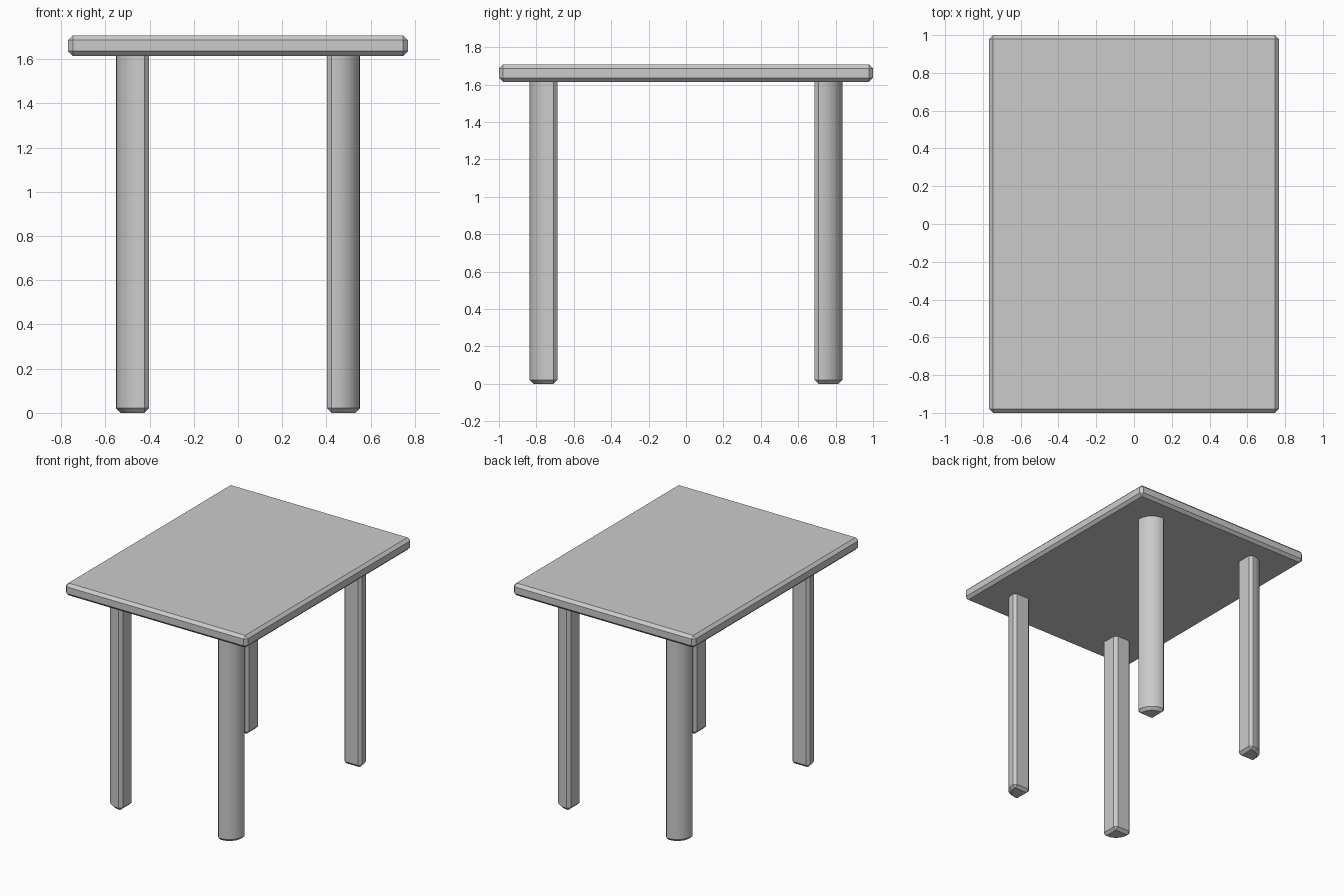
import bpy, bmesh, math

if "Cube" in bpy.data.objects:
    bpy.data.objects.remove(bpy.data.objects["Cube"])

CHAMFER = 0.021


def make_prism(name, outline, z0, z1):
    """Extrude an outline upward, chamfer its sharp edges, smooth the curves."""
    bm = bmesh.new()
    base = bm.faces.new([bm.verts.new((x, y, z0)) for x, y in outline])
    ext = bmesh.ops.extrude_face_region(bm, geom=[base], use_keep_orig=True)
    for v in ext["geom"]:
        if isinstance(v, bmesh.types.BMVert):
            v.co.z = z1
    bmesh.ops.recalc_face_normals(bm, faces=bm.faces)
    sharp = [e for e in bm.edges if e.calc_face_angle(0) > math.radians(40)]
    bmesh.ops.bevel(bm, geom=sharp, offset=CHAMFER, offset_type='OFFSET',
                    segments=1, profile=0.5, affect='EDGES', clamp_overlap=False)
    bmesh.ops.recalc_face_normals(bm, faces=bm.faces)
    mesh = bpy.data.meshes.new(name)
    bm.to_mesh(mesh)
    bm.free()
    obj = bpy.data.objects.new(name, mesh)
    bpy.context.collection.objects.link(obj)
    bpy.ops.object.select_all(action='DESELECT')
    obj.select_set(True)
    bpy.context.view_layer.objects.active = obj
    bpy.ops.object.shade_smooth_by_angle(angle=math.radians(25))
    return obj


# Table top
W, D = 0.768, 1.0
make_prism("table_top", [(-W, -D), (W, -D), (W, D), (-W, D)], 1.615, 1.708)

# Legs: square section whose outward corner is broadly rounded
X0, X1, Y0, Y1, R, STEPS = 0.402, 0.552, 0.687, 0.837, 0.12, 8
section = [(X0, Y0), (X1, Y0)]
for i in range(STEPS + 1):
    a = math.pi / 2 * i / STEPS
    section.append((X1 - R + R * math.cos(a), Y1 - R + R * math.sin(a)))
section.append((X0, Y1))

for sy, end in ((-1, "front"), (1, "back")):
    for sx, side in ((-1, "left"), (1, "right")):
        make_prism(f"{end}_{side}_leg", [(sx * x, sy * y) for x, y in section], 0.0, 1.64)
